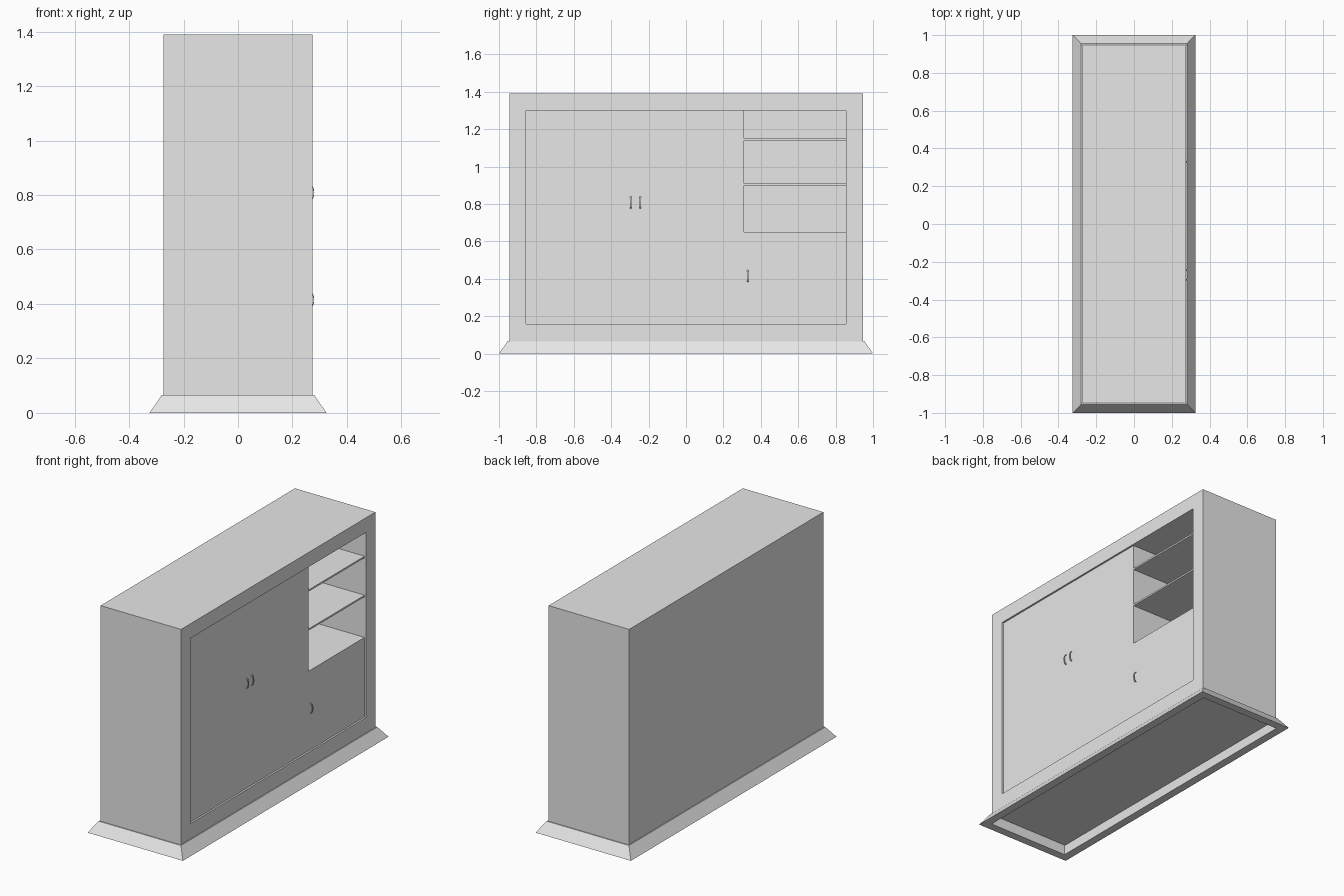
import bpy, bmesh, math
from mathutils import Vector

default = bpy.data.objects.get("Cube")
if default:
    bpy.data.objects.remove(default, do_unlink=True)

grey = bpy.data.materials.new("plain grey")
grey.use_nodes = True
grey.diffuse_color = (0.8, 0.8, 0.8, 1)
grey.node_tree.nodes["Principled BSDF"].inputs["Base Color"].default_value = (0.8, 0.8, 0.8, 1)


def finish(name, bm):
    """Turn a bmesh into a named grey object."""
    bmesh.ops.recalc_face_normals(bm, faces=bm.faces)
    mesh = bpy.data.meshes.new(name)
    bm.to_mesh(mesh)
    bm.free()
    mesh.materials.append(grey)
    obj = bpy.data.objects.new(name, mesh)
    bpy.context.collection.objects.link(obj)
    return obj


def box(name, low, high):
    low, high = Vector(low), Vector(high)
    bm = bmesh.new()
    bmesh.ops.create_cube(bm, size=1)
    for v in bm.verts:
        v.co = (low + high) / 2 + v.co * (high - low)
    return finish(name, bm)


def carve(target, cutter):
    """Cut one solid out of another, then drop the cutter."""
    cutter.hide_render = True
    mod = target.modifiers.new("cut", 'BOOLEAN')
    mod.operation, mod.solver, mod.object = 'DIFFERENCE', 'EXACT', cutter
    bpy.context.view_layer.update()
    graph = bpy.context.evaluated_depsgraph_get()
    mesh = bpy.data.meshes.new_from_object(target.evaluated_get(graph))
    target.modifiers.clear()
    target.data = mesh
    bpy.data.objects.remove(cutter, do_unlink=True)


# Cabinet body with a shallow recessed front and an open shelf bay
HALF_X, HALF_Y = 0.274, 0.945
FRONT, BACK = 0.263, -0.25
body = box("cabinet_body", (-HALF_X, -HALF_Y, 0.06), (HALF_X, HALF_Y, 1.39))
carve(body, box("recess_cutter", (FRONT, -0.855, 0.16), (0.4, 0.855, 1.3)))
carve(body, box("bay_cutter", (BACK, 0.31, 0.65), (0.4, 0.855, 1.3)))

# Thin shelves across the bay
for name, z in (("lower_shelf", 0.905), ("upper_shelf", 1.145)):
    box(name, (BACK, 0.31, z - 0.005), (FRONT, 0.855, z + 0.005))

# Flared hollow skirting: one cross-section swept round four corners
section = [(0, 0), (0.051, 0), (0.006, 0.065), (0, 0.065)]
bm = bmesh.new()
rings = []
for sx, sy in ((1, 1), (-1, 1), (-1, -1), (1, -1)):
    rings.append([bm.verts.new((sx * (HALF_X + d), sy * (HALF_Y + 0.004 + d), z))
                  for d, z in section])
for i, ring in enumerate(rings):
    after = rings[(i + 1) % len(rings)]
    for j in range(len(section)):
        k = (j + 1) % len(section)
        bm.faces.new((ring[j], ring[k], after[k], after[j]))
finish("base_skirting", bm)


def handle(name, y, z, half=0.032, rise=0.017, width=0.008, thick=0.003, steps=8):
    """Bowed pull: an arched strip standing on the recessed front."""
    bm = bmesh.new()
    rows = []
    for i in range(steps + 1):
        a = math.pi * i / steps
        outer = (FRONT + rise * math.sin(a), z + half * math.cos(a))
        inner = (FRONT + (rise - thick) * math.sin(a), z + (half - thick) * math.cos(a))
        rows.append([bm.verts.new((x, y + s * width / 2, h))
                     for (x, h), s in ((outer, -1), (outer, 1), (inner, 1), (inner, -1))])
    for a, b in zip(rows, rows[1:]):
        for j in range(4):
            k = (j + 1) % 4
            bm.faces.new((a[j], a[k], b[k], b[j]))
    bm.faces.new(rows[0])
    bm.faces.new(rows[-1])
    finish(name, bm)


# Door pulls
handle("first_door_handle", -0.295, 0.808)
handle("second_door_handle", -0.245, 0.808)
handle("small_door_handle", 0.33, 0.415)
